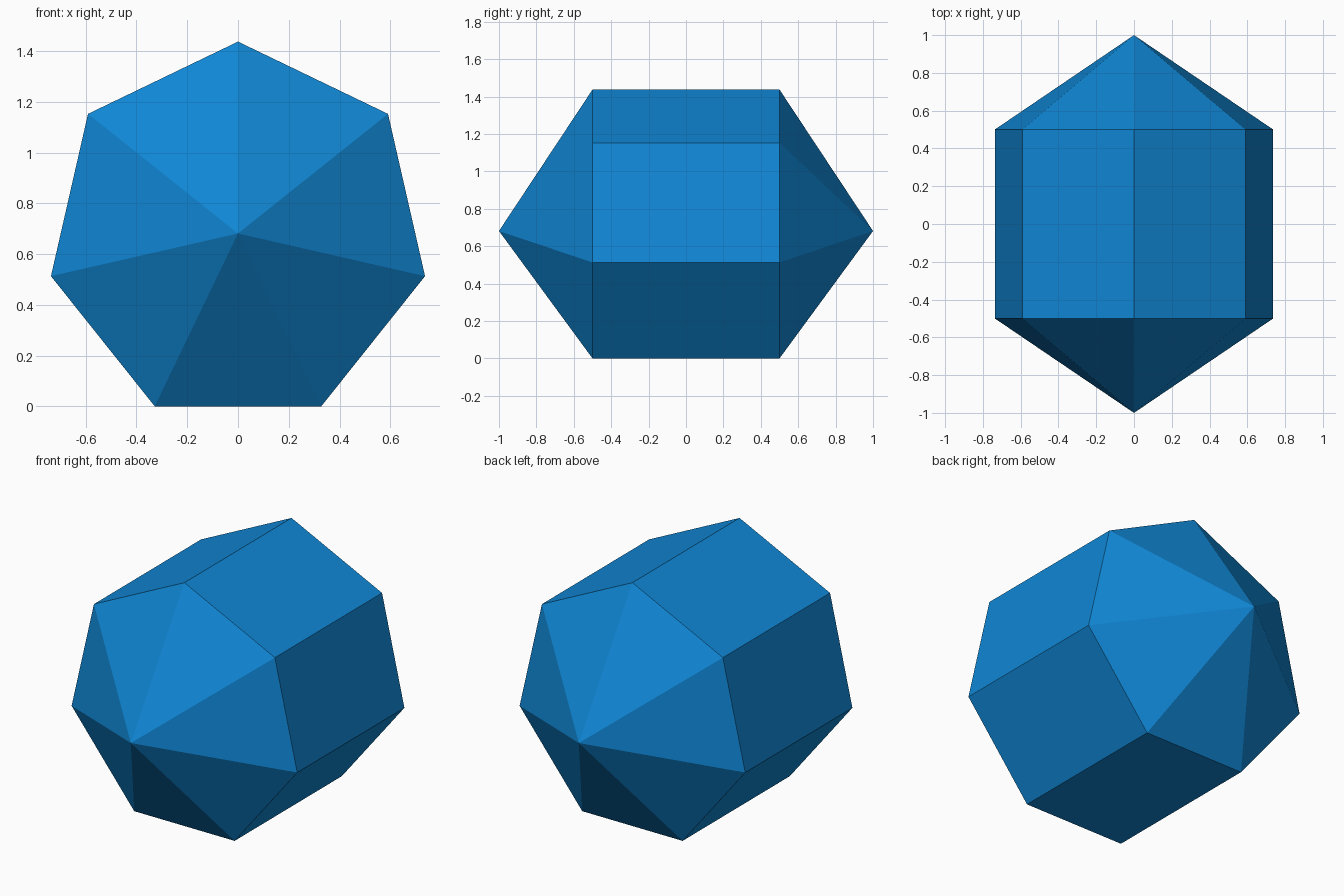
import bpy
import bmesh
from math import sin, cos, tau, pi

cube = bpy.data.objects.get("Cube")
if cube:
    bpy.data.objects.remove(cube, do_unlink=True)

SIDES = 7
RADIUS = 0.756
HALF_LENGTH = 0.5
TIP = 1.0
CENTRE_Z = RADIUS * cos(pi / SIDES)

blue = bpy.data.materials.new("bright blue")
blue.use_nodes = True
colour = (0.005, 0.24, 0.66, 1)
blue.diffuse_color = colour
blue.node_tree.nodes["Principled BSDF"].inputs["Base Color"].default_value = colour

bm = bmesh.new()


def ring(y):
    """Seven-sided ring with one corner straight up."""
    return [bm.verts.new((RADIUS * sin(tau * i / SIDES), y,
                          CENTRE_Z + RADIUS * cos(tau * i / SIDES)))
            for i in range(SIDES)]


# Prism body with a pyramid on each end
front, back = ring(-HALF_LENGTH), ring(HALF_LENGTH)
front_tip = bm.verts.new((0, -TIP, CENTRE_Z))
back_tip = bm.verts.new((0, TIP, CENTRE_Z))
for i in range(SIDES):
    j = (i + 1) % SIDES
    bm.faces.new((front[i], front[j], back[j], back[i]))
    bm.faces.new((front_tip, front[j], front[i]))
    bm.faces.new((back_tip, back[i], back[j]))
bmesh.ops.recalc_face_normals(bm, faces=bm.faces)

mesh = bpy.data.meshes.new("pointed_prism")
bm.to_mesh(mesh)
bm.free()
mesh.materials.append(blue)
bpy.context.collection.objects.link(bpy.data.objects.new("pointed_prism", mesh))
